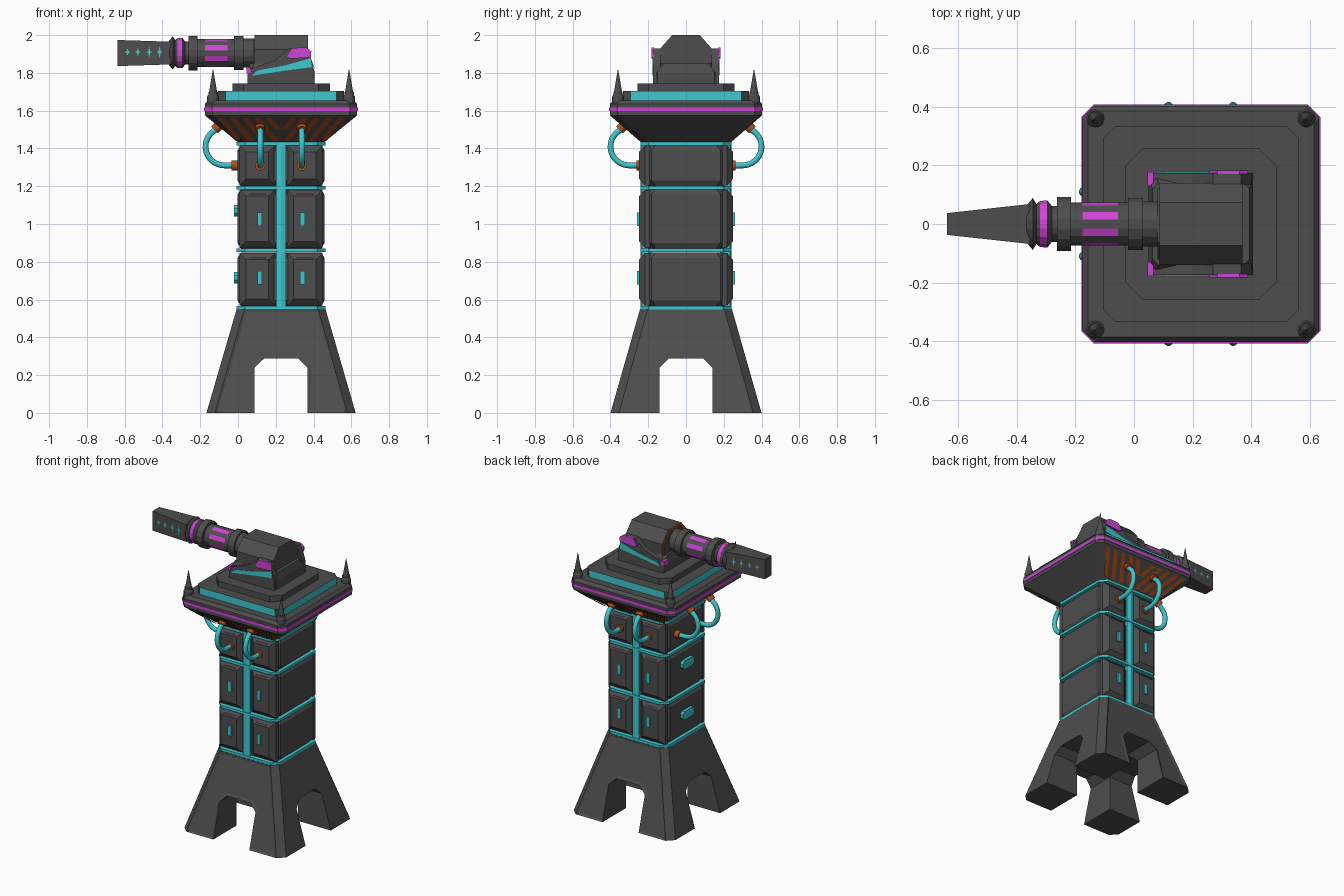
import bpy, bmesh, math
from mathutils import Vector

if "Cube" in bpy.data.objects:
    bpy.data.objects.remove(bpy.data.objects["Cube"])

C = 0.228  # tower axis in x; all parts are built around it


def material(name, rgb):
    m = bpy.data.materials.new(name)
    m.diffuse_color = (*rgb, 1)
    m.use_nodes = True
    m.node_tree.nodes["Principled BSDF"].inputs["Base Color"].default_value = m.diffuse_color
    return m


DARK = material("dark_grey", (0.075, 0.075, 0.075))
CYAN = material("cyan", (0.05, 0.58, 0.63))
PINK = material("magenta", (0.62, 0.06, 0.68))
RUST = material("orange", (0.42, 0.075, 0.01))


def build(name, verts, faces, mat, mat2=None, rule=None, smooth=False):
    me = bpy.data.meshes.new(name)
    me.from_pydata([(x + C, y, z) for x, y, z in verts], [], faces)
    bm = bmesh.new()
    bm.from_mesh(me)
    bmesh.ops.recalc_face_normals(bm, faces=bm.faces)
    bm.to_mesh(me)
    bm.free()
    me.materials.append(mat)
    if rule:
        me.materials.append(mat2)
        for p in me.polygons:
            p.material_index = int(rule(p.center - Vector((C, 0, 0)), p.normal))
    if smooth:
        for p in me.polygons:
            p.use_smooth = len(p.vertices) == 4
    ob = bpy.data.objects.new(name, me)
    bpy.context.collection.objects.link(ob)
    return ob


def loft(name, rings, mat, **kw):
    n, verts = len(rings[0]), [p for r in rings for p in r]
    faces = [(i * n + j, i * n + (j + 1) % n, (i + 1) * n + (j + 1) % n, (i + 1) * n + j)
             for i in range(len(rings) - 1) for j in range(n)]
    faces += [tuple(range(n)), tuple(range(len(verts) - n, len(verts)))]
    return build(name, verts, faces, mat, **kw)


def octa(hx, hy, c, z, cx=0):
    q = [(hx, hy - c), (hx - c, hy), (c - hx, hy), (-hx, hy - c),
         (-hx, c - hy), (c - hx, -hy), (hx - c, -hy), (hx, c - hy)]
    return [(x + cx, y, z) for x, y in q]


def box(name, x0, x1, y0, y1, z0, z1, mat):
    return loft(name, [[(x0, y0, z), (x1, y0, z), (x1, y1, z), (x0, y1, z)] for z in (z0, z1)], mat)


def prism_y(name, prof, y0, y1, mat):
    return loft(name, [[(x, y, z) for x, z in prof] for y in (y0, y1)], mat)


def prism_x(name, prof, x0, x1, mat, **kw):
    return loft(name, [[(x, y, z) for y, z in prof] for x in (x0, x1)], mat, **kw)


# legged base: tapered block with two crossing arches and inset front/back panels
base = loft("base_legs", [octa(0.395, 0.40, 0.045, 0), octa(0.235, 0.243, 0.04, 0.55)], DARK)
arch = [(-0.14, -0.1), (-0.14, 0.24), (-0.09, 0.288), (0.09, 0.288), (0.14, 0.24), (0.14, -0.1)]
for cutter in (prism_y("arch_cutter", arch, -1, 1, DARK), prism_x("arch_cutter", arch, -1, 1, DARK)):
    cutter.hide_render = True
    mod = base.modifiers.new("arch", 'BOOLEAN')
    mod.operation, mod.object = 'DIFFERENCE', cutter
    bpy.context.view_layer.objects.active = base
    bpy.ops.object.modifier_apply(modifier=mod.name)
    bpy.data.objects.remove(cutter)
bm = bmesh.new()
bm.from_mesh(base.data)
bm.normal_update()
bmesh.ops.inset_region(bm, faces=[f for f in bm.faces if 0.9 < abs(f.normal.y) < 0.99],
                       thickness=0.02, depth=-0.006)
bm.to_mesh(base.data)
bm.free()

# column: three segments, glowing rings between them
segments = [(0.565, 0.85), (0.87, 1.185), (1.20, 1.42)]
for k, (a, b) in enumerate(segments):
    loft(f"column_segment_{k}", [octa(0.212, 0.2, 0.04, a), octa(0.23, 0.222, 0.04, a + 0.03),
                                 octa(0.23, 0.222, 0.04, b - 0.03), octa(0.212, 0.2, 0.04, b)], DARK)
    for s in (-1, 1):
        for t in (-1, 1):
            cx, hw = t * 0.126, 0.098

            def rect(y, d):
                return [(cx - hw + d, s * y, a + d), (cx + hw - d, s * y, a + d),
                        (cx + hw - d, s * y, b - d), (cx - hw + d, s * y, b - d)]
            # bevelled front and back panels with a small window
            loft("column_panel", [rect(0.19, 0.004), rect(0.218, 0.004), rect(0.248, 0.038)], DARK)
            if k < 2:
                zc = (0.715, 1.025)[k]
                box("panel_window", t * 0.113 - 0.013, t * 0.113 + 0.013,
                    *sorted((s * 0.24, s * 0.26)), zc - 0.035, zc + 0.035, CYAN)
            box("panel_dash", cx - 0.045, cx + 0.045, *sorted((s * 0.23, s * 0.2405)),
                b - 0.034, b - 0.027, PINK)
for z in (0.557, 0.86, 1.192, 1.425):
    loft("column_ring", [octa(0.236, 0.242, 0.045, z - 0.009), octa(0.236, 0.242, 0.045, z + 0.009)], CYAN)
for s in (-1, 1):
    prof = [(-0.027, 0.18), (-0.027, 0.232), (0, 0.24), (0.027, 0.232), (0.027, 0.18)]
    loft("centre_strip", [[(x, s * y, z) for x, y in prof] for z in (0.555, 1.43)], CYAN)
# rounded plates on the left side
for z in (0.715, 1.07):
    o = octa(0.065, 0.03, 0.018, 0)
    loft("side_plate", [[(x, p[0], z + p[1]) for p in o] for x in (-0.225, -0.25)], CYAN)

# platform: flared underside, trim band, stepped deck
loft("platform", [octa(0.225, 0.235, 0.04, 1.43), octa(0.403, 0.403, 0.04, 1.575),
                  octa(0.403, 0.403, 0.04, 1.635), octa(0.385, 0.385, 0.04, 1.655)], DARK)
loft("platform_trim", [octa(0.407, 0.407, 0.042, z) for z in (1.598, 1.618)], PINK)
loft("deck_step", [octa(0.333, 0.333, 0.04, z) for z in (1.65, 1.705)], DARK, mat2=CYAN,
     rule=lambda c, n: max(abs(n.x), abs(n.y)) > 0.9)
loft("deck_top", [octa(0.258, 0.258, 0.06, z) for z in (1.70, 1.745)], DARK)


# chevron stripes on front and back undersides
def slope(u, t, s):
    return (u, s * (0.235 + 0.168 * t + 0.003), 1.43 + 0.145 * t - 0.0035)


stripes = [(0.01 + 0.065 * i, 0.11 + 0.065 * i, 0.08, 0.93) for i in range(4)] + [(0.0, 0.05, 0.5, 0.93)]
for s in (-1, 1):
    for m in (-1, 1):
        for u0, u1, t0, t1 in stripes:
            build("chevron_stripe", [slope(m * u0, t0, s), slope(m * (u0 + 0.034), t0, s),
                                     slope(m * (u1 + 0.034), t1, s), slope(m * u1, t1, s)],
                  [(0, 1, 2, 3)], RUST)


def circle(r, z, cx, cy, n=12):
    return [(cx + r * math.cos(6.28319 * i / n), cy + r * math.sin(6.28319 * i / n), z) for i in range(n)]


# corner spikes
for sx in (-1, 1):
    for sy in (-1, 1):
        loft("corner_spike", [circle(r, z, sx * 0.36, sy * 0.36) for r, z in
                              ((0.031, 1.64), (0.031, 1.675), (0.025, 1.685), (0.025, 1.70),
                               (0.021, 1.70), (0.001, 1.818))], DARK)

# hoses with end sockets
path = [(0.22, 1.31), (0.30, 1.31)] + [(0.30 + 0.1 * math.cos(a), 1.41 + 0.1 * math.sin(a))
                                       for a in (math.radians(-75 + 14.5 * i) for i in range(11))]


def tube(name, pts, r, nx, ny, off, mat, n=10):
    rings = []
    for i, (d, z) in enumerate(pts):
        p, q = pts[max(i - 1, 0)], pts[min(i + 1, len(pts) - 1)]
        t = Vector((q[0] - p[0], q[1] - p[1])).normalized()
        ring = []
        for j in range(n):
            a = 2 * math.pi * j / n
            e, w = d - t.y * r * math.sin(a), off + r * math.cos(a)
            ring.append((nx * e - ny * w, ny * e + nx * w, z + t.x * r * math.sin(a)))
        rings.append(ring)
    loft(name, rings, mat, smooth=True)


for nx, ny in ((0, -1), (0, 1), (-1, 0)):
    for off in (-0.11, 0.11):
        tube("hose", path, 0.016, nx, ny, off, CYAN)
        tube("hose_socket", [(0.225, 1.31), (0.262, 1.31)], 0.028, nx, ny, off, RUST)
        tube("hose_socket", [(0.352, 1.498), (0.328, 1.522)], 0.026, nx, ny, off, RUST)

# turret hull, housing and cheeks
loft("turret_hull", [octa(0.178, 0.172, 0.02, 1.74), octa(0.178, 0.172, 0.02, 1.80),
                     octa(0.165, 0.14, 0.02, 1.85)], DARK)
shell = [(-0.14, 1.75), (-0.14, 1.925), (-0.073, 2.0), (0.073, 2.0), (0.14, 1.925), (0.14, 1.75)]
prism_x("turret_housing", shell, 0.087 - C, 0.37 - C, DARK, mat2=RUST, rule=lambda c, n: n.x < -0.9)
prism_x("housing_face", [(y * 0.87, 1.86 + (z - 1.86) * 0.87) for y, z in shell], 0.08 - C, 0.09 - C, DARK)


def shift(pts):
    return [(x - C, z) for x, z in pts]


cheek = shift([(0.05, 1.745), (0.05, 1.815), (0.20, 1.87), (0.27, 1.93), (0.365, 1.93),
               (0.40, 1.84), (0.405, 1.745)])
glow = shift([(0.075, 1.785), (0.10, 1.812), (0.25, 1.84), (0.385, 1.878), (0.39, 1.83), (0.25, 1.812)])
patch = shift([(0.255, 1.885), (0.285, 1.932), (0.36, 1.935), (0.388, 1.915), (0.386, 1.882), (0.28, 1.875)])
for s in (-1, 1):
    prism_y("turret_cheek", cheek, s * 0.135, s * 0.174, DARK)
    prism_y("cheek_glow_band", glow, s * 0.17, s * 0.178, CYAN)
    prism_y("cheek_patch", patch, s * 0.17, s * 0.183, PINK)
    box("hull_marker", 0.046 - C, 0.066 - C, *sorted((s * 0.13, s * 0.178)), 1.80, 1.83, PINK)

# cannon barrel: turned profile along x with ribbed magenta section
Z = 1.905
prof = [(0.1, 0.078), (0.03, 0.078), (0.03, 0.091), (-0.02, 0.091), (-0.02, 0.075), (-0.055, 0.075),
        (-0.175, 0.075), (-0.215, 0.075), (-0.215, 0.093), (-0.262, 0.093), (-0.262, 0.062),
        (-0.28, 0.062), (-0.295, 0.082), (-0.32, 0.08), (-0.333, 0.07), (-0.345, 0.09), (-0.366, 0.065)]
STEP = math.pi / 8


def barrel_rule(c, n):
    x = c.x + C
    rib = round(math.atan2(c.z - Z, c.y) / STEP) % 2 == 1
    return (-0.17 < x < -0.06 and rib) or -0.318 < x < -0.297


loft("cannon_barrel", [[(x - C, r * math.cos((k + 0.5) * STEP), Z + r * math.sin((k + 0.5) * STEP))
                        for k in range(16)] for x, r in prof], DARK, mat2=PINK, rule=barrel_rule)
# flat tapered muzzle with glowing marks on both sides
loft("muzzle", [[(x - C, y * hy, Z + z * hz) for y, z in ((1, 1), (-1, 1), (-1, -1), (1, -1))]
                for x, hy, hz in ((-0.355, 0.068, 0.06), (-0.638, 0.037, 0.069))], DARK)
for i, x in enumerate((-0.585, -0.53, -0.47, -0.415)):
    h = 0.02 + 0.005 * i
    for s in (-1, 1):
        for w, t in ((0.006, h), (0.015, 0.009)):
            pts = [(x - w, 0), (x, t), (x + w, 0), (x, -t)]
            build("muzzle_mark", [(u - C, s * (0.04 + (u + 0.638) * 0.1095), Z + 0.005 + v) for u, v in pts],
                  [(0, 1, 2, 3)], CYAN)
